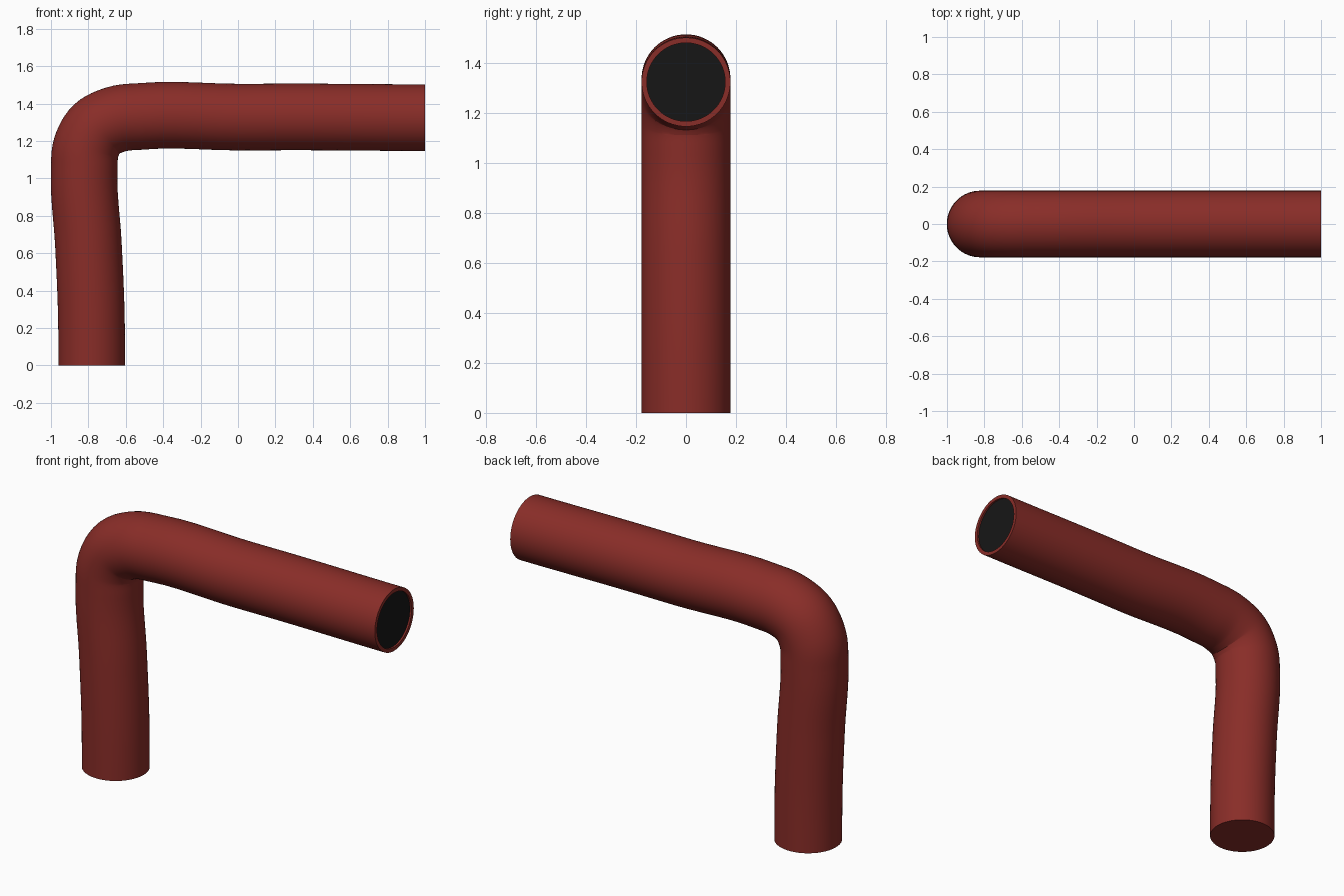
import bpy, bmesh
from math import sin, cos, pi
from mathutils import Vector

if "Cube" in bpy.data.objects:
    bpy.data.objects.remove(bpy.data.objects["Cube"])

SIDES = 64
R_OUT, R_IN = 0.178, 0.157


def material(name, rgb):
    m = bpy.data.materials.new(name)
    m.diffuse_color = (*rgb, 1)
    m.use_nodes = True
    m.node_tree.nodes["Principled BSDF"].inputs["Base Color"].default_value = m.diffuse_color
    return m


def finish(bm, name, mat):
    bmesh.ops.recalc_face_normals(bm, faces=bm.faces)
    me = bpy.data.meshes.new(name)
    bm.to_mesh(me)
    bm.free()
    ob = bpy.data.objects.new(name, me)
    bpy.context.collection.objects.link(ob)
    me.materials.append(mat)
    return ob


def ring(bm, centre, tangent, radius):
    # circle of vertices square to a path lying in the xz plane
    t = tangent.normalized()
    n = Vector((-t.z, 0, t.x))
    return [bm.verts.new(centre + radius * (cos(a) * n + sin(a) * Vector((0, 1, 0))))
            for a in (2 * pi * i / SIDES for i in range(SIDES))]


def bridge(bm, a, b):
    for i in range(SIDES):
        j = (i + 1) % SIDES
        bm.faces.new((a[i], a[j], b[j], b[i]))


def spline(p, steps):
    # centripetal-style tangents keep the tight elbow from overshooting
    p = [Vector((x, 0, z)) for x, z in p]
    d = [(p[i + 1] - p[i]).length for i in range(len(p) - 1)]
    tan = [Vector((0, 0, 1))]
    for i in range(1, len(p) - 1):
        a, b = (p[i] - p[i - 1]) / d[i - 1], (p[i + 1] - p[i]) / d[i]
        tan.append((a * d[i] + b * d[i - 1]) / (d[i] + d[i - 1]))
    tan.append(Vector((1, 0, 0)))
    out = []
    for i in range(len(p) - 1):
        for k in range(steps):
            t = k / steps
            pos = ((2*t**3 - 3*t*t + 1) * p[i] + (t**3 - 2*t*t + t) * d[i] * tan[i]
                   + (3*t*t - 2*t**3) * p[i+1] + (t**3 - t*t) * d[i] * tan[i+1])
            vel = ((6*t*t - 6*t) * (p[i] - p[i+1]) + (3*t*t - 4*t + 1) * d[i] * tan[i]
                   + (3*t*t - 2*t) * d[i] * tan[i+1])
            out.append((pos, vel))
    return out + [(p[-1], tan[-1])]


red = material("red_paint", (0.25, 0.026, 0.021))
black = material("dark_opening", (0.008, 0.008, 0.008))

# bent pipe: upright leg, tight elbow, long level arm
path = [(-0.782, 0), (-0.785, 0.3), (-0.80, 0.65), (-0.822, 1.04), (-0.812, 1.165),
        (-0.755, 1.265), (-0.655, 1.315), (-0.5, 1.333), (0, 1.328), (0.3, 1.329), (1, 1.325)]
bm = bmesh.new()
rings = [ring(bm, p, t, R_OUT) for p, t in spline(path, 6)]
end, along = Vector((1, 0, 1.325)), Vector((1, 0, 0))
rings.append(ring(bm, end, along, R_IN))
rings.append(ring(bm, end - along * 0.012, along, R_IN))
for a, b in zip(rings, rings[1:]):
    bridge(bm, a, b)
bm.faces.new(rings[0])
pipe = finish(bm, "bent_pipe", red)

# dark disc filling the open end
bm = bmesh.new()
bm.faces.new(ring(bm, end - along * 0.01, along, R_IN))
disc = finish(bm, "pipe_opening", black)
if disc.data.polygons[0].normal.x < 0:
    disc.data.flip_normals()

# smooth barrel with crisp ends
bpy.context.view_layer.objects.active = pipe
pipe.select_set(True)
bpy.ops.object.shade_smooth_by_angle(angle=0.7)
